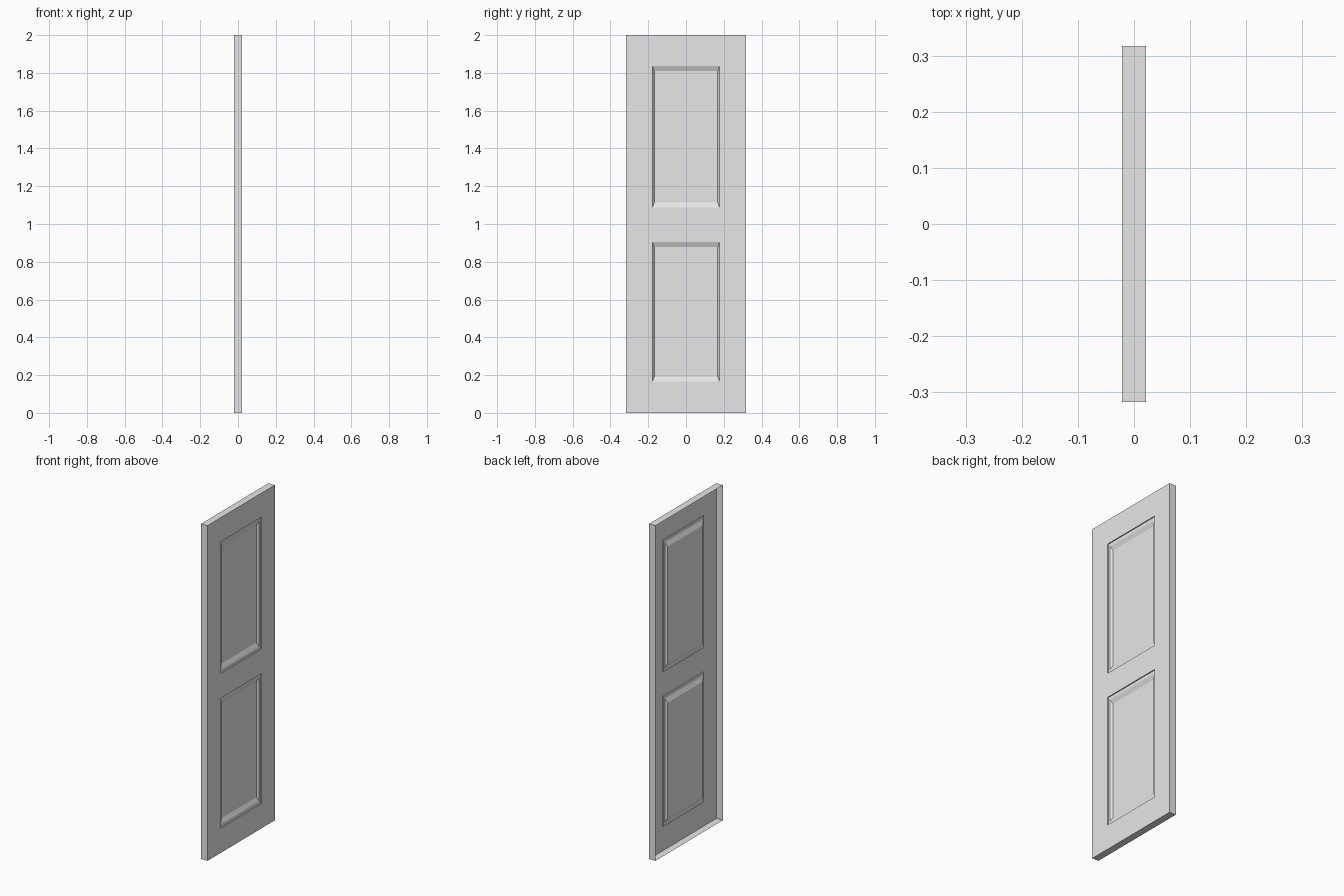
import bpy
import bmesh

cube = bpy.data.objects.get("Cube")
if cube:
    bpy.data.objects.remove(cube, do_unlink=True)

HALF_T, HALF_W, HEIGHT = 0.021, 0.317, 2.0
OPENING = 0.191                                # half width of each panel opening
PANELS = [(0.147, 0.923), (1.069, 1.855)]      # bottom and top of each opening

# Steps of the sunken moulding: inset in y, inset in z, depth
STEPS = [(0, 0, 0), (0, 0, 0.006), (0.014, 0.019, 0.006), (0.023, 0.044, 0.017)]

paint = bpy.data.materials.new("grey_paint")
paint.use_nodes = True
paint.diffuse_color = (0.8, 0.8, 0.8, 1)
paint.node_tree.nodes["Principled BSDF"].inputs["Base Color"].default_value = (0.8, 0.8, 0.8, 1)

bm = bmesh.new()


def ring(x, y0, y1, z0, z1):
    return [bm.verts.new((x, y, z)) for y, z in ((y0, z0), (y1, z0), (y1, z1), (y0, z1))]


def bridge(a, b):
    for i in range(4):
        j = (i + 1) % 4
        bm.faces.new((a[i], a[j], b[j], b[i]))


# Thin outer edges, open at the back
bridge(ring(-HALF_T, -HALF_W, HALF_W, 0, HEIGHT),
       ring(HALF_T, -HALF_W, HALF_W, 0, HEIGHT))

# Flat face of stiles and rails, with sunken panels in the openings
y_cuts = [-HALF_W, -OPENING, OPENING, HALF_W]
z_cuts = [0] + [z for panel in PANELS for z in panel] + [HEIGHT]
for y0, y1 in zip(y_cuts, y_cuts[1:]):
    for z0, z1 in zip(z_cuts, z_cuts[1:]):
        if y0 == -OPENING and (z0, z1) in PANELS:
            loops = [ring(HALF_T - d, y0 + iy, y1 - iy, z0 + iz, z1 - iz)
                     for iy, iz, d in STEPS]
            for a, b in zip(loops, loops[1:]):
                bridge(a, b)
            bm.faces.new(loops[-1])
        else:
            bm.faces.new(ring(HALF_T, y0, y1, z0, z1))

bmesh.ops.remove_doubles(bm, verts=bm.verts[:], dist=0.0001)

mesh = bpy.data.meshes.new("door_leaf")
bm.to_mesh(mesh)
bm.free()
mesh.materials.append(paint)
door = bpy.data.objects.new("door_leaf", mesh)
bpy.context.collection.objects.link(door)
